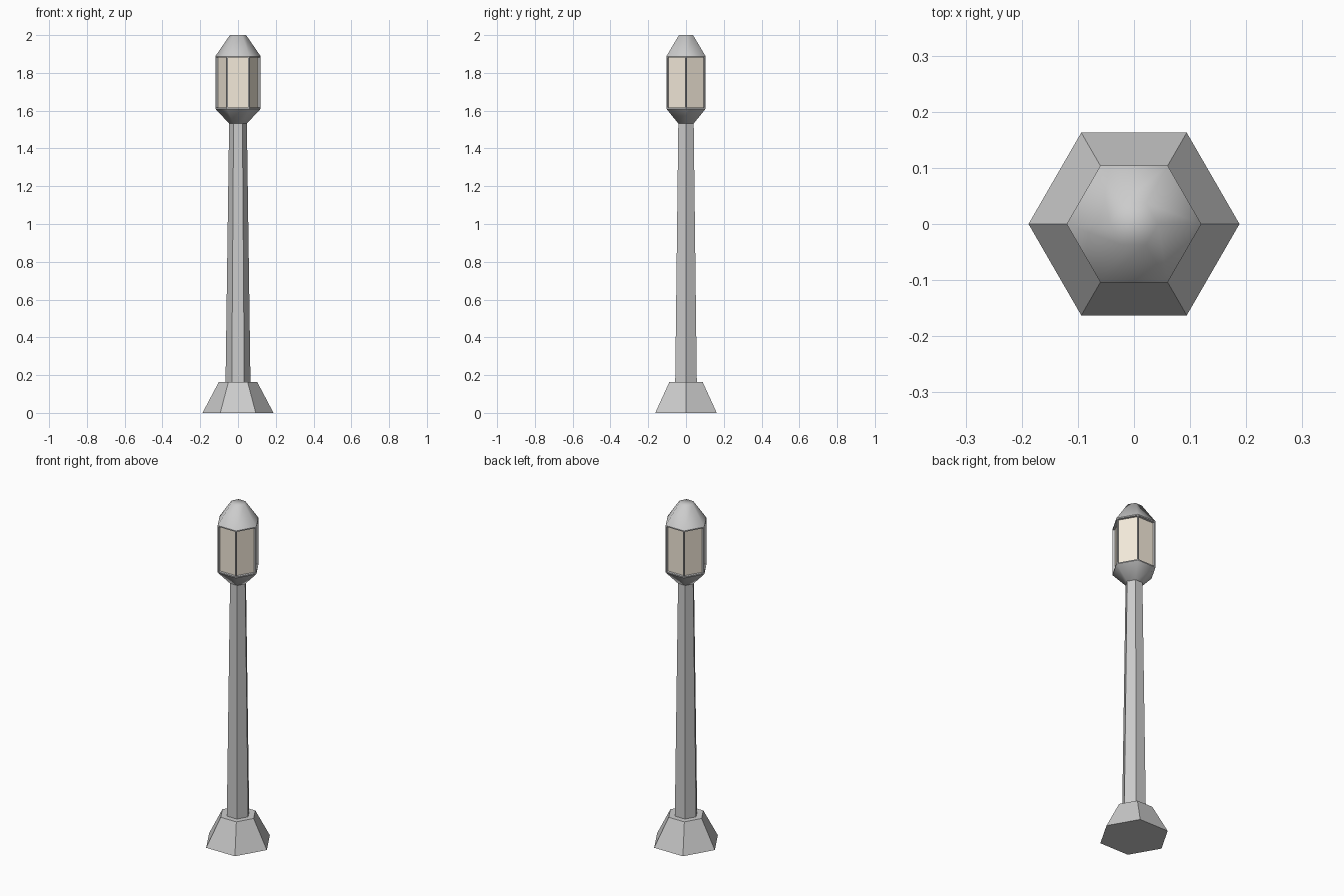
import bpy, bmesh, math

if "Cube" in bpy.data.objects:
    bpy.data.objects.remove(bpy.data.objects["Cube"])

SIDES = 6


def hex_loft(name, profile, smooth=False):
    """Closed hexagonal solid through (radius, z) rings, corners on the x axis."""
    bm = bmesh.new()
    rings = [[bm.verts.new((r * math.cos(i * math.tau / SIDES),
                            r * math.sin(i * math.tau / SIDES), z))
              for i in range(SIDES)] for r, z in profile]
    for lo, hi in zip(rings, rings[1:]):
        for i in range(SIDES):
            j = (i + 1) % SIDES
            bm.faces.new((lo[i], lo[j], hi[j], hi[i]))
    bm.faces.new(rings[0][::-1])
    bm.faces.new(rings[-1])
    bm.normal_update()
    for f in bm.faces:
        f.smooth = smooth
    return finish(name, bm)


def finish(name, bm):
    mesh = bpy.data.meshes.new(name)
    bm.to_mesh(mesh)
    bm.free()
    ob = bpy.data.objects.new(name, mesh)
    bpy.context.collection.objects.link(ob)
    return ob


# Flared foot and tapered pole
hex_loft("foot", [(0.188, 0), (0.102, 0.163)])
hex_loft("pole", [(0.066, 0.163), (0.047, 1.535)])

# Lantern: funnel, window band and softly shaded cap in one shell
lantern = hex_loft("lantern", [(0.045, 1.53), (0.12, 1.61),
                               (0.12, 1.888), (0.043, 2.0)], smooth=True)
glass = bpy.data.materials.new("glass")
glass.diffuse_color = (0.9, 0.82, 0.70, 1)
glass.use_nodes = True
glass.node_tree.nodes["Principled BSDF"].inputs["Base Color"].default_value = glass.diffuse_color
frame = bpy.data.materials.new("frame")
frame.diffuse_color = (0.6, 0.6, 0.6, 1)
frame.use_nodes = True
frame.node_tree.nodes["Principled BSDF"].inputs["Base Color"].default_value = frame.diffuse_color
lantern.data.materials.append(None)
lantern.data.materials.append(glass)

# Recessed window panes
bm = bmesh.new()
bm.from_mesh(lantern.data)
bm.normal_update()
panes = [f for f in bm.faces if abs(f.normal.z) < 0.01]
for f in panes:
    for e in f.edges:
        e.smooth = False
bmesh.ops.inset_individual(bm, faces=panes, thickness=0.009, depth=0)
for f in panes:
    for e in f.edges:
        e.smooth = False
bmesh.ops.inset_individual(bm, faces=panes, thickness=0.0015, depth=-0.012)
for f in panes:
    f.material_index = 1
    for e in f.edges:
        e.smooth = False
for f in bm.faces:
    if abs(f.normal.z) < 0.01:
        f.smooth = False
bm.to_mesh(lantern.data)
bm.free()
bpy.data.materials.remove(frame)
